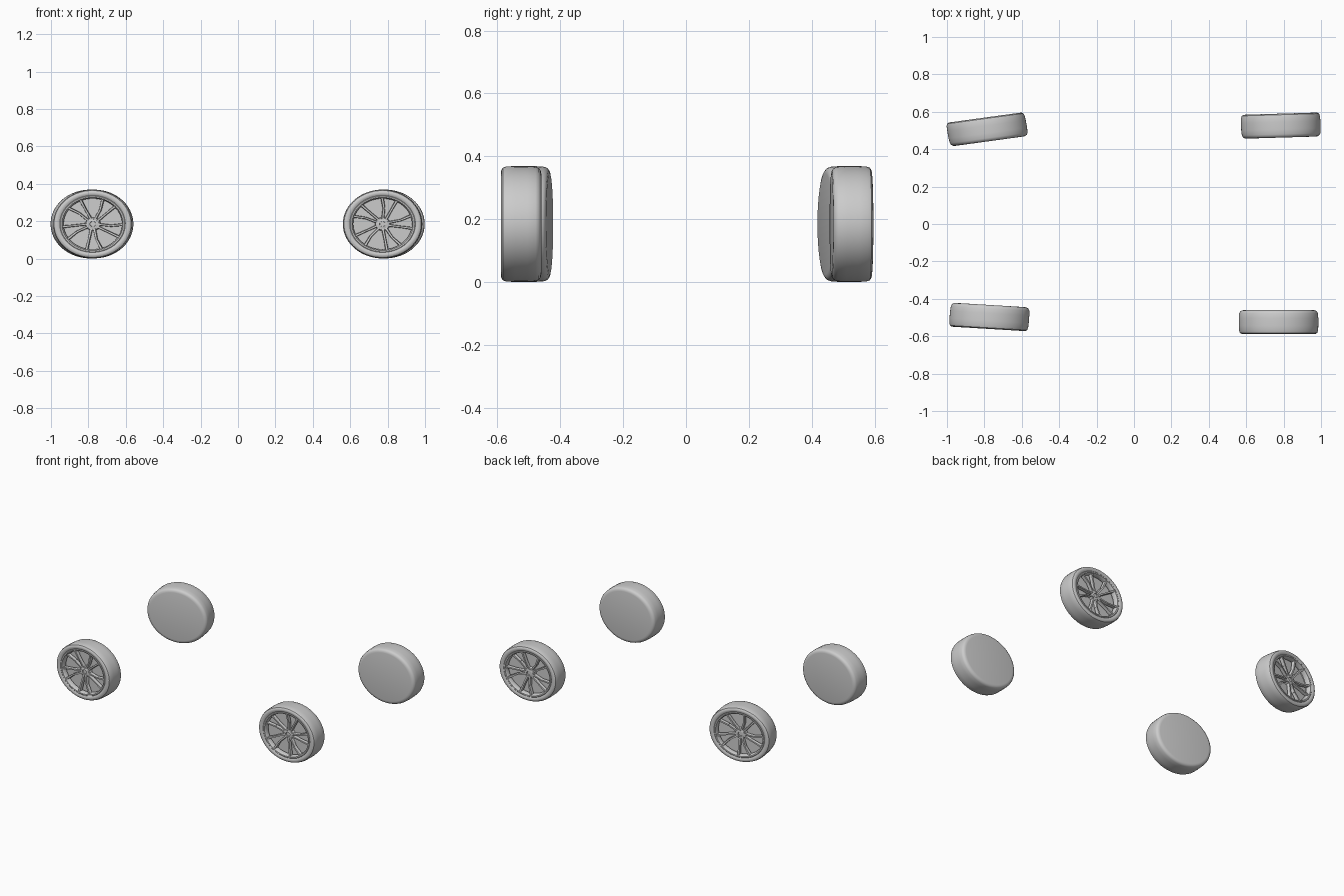
import bpy, bmesh, math
from mathutils import Matrix, Vector

if "Cube" in bpy.data.objects:
    bpy.data.objects.remove(bpy.data.objects["Cube"])

R, HALF, STRETCH, SEG = 0.184, 0.064, 1.155, 64


def lathe(bm, profile, seg=SEG):
    """Revolve (radius, y) points round the y axis; radius 0 closes at a pole."""
    rings = []
    for r, y in profile:
        if r == 0:
            rings.append([bm.verts.new((0, y, 0))] * seg)
        else:
            rings.append([bm.verts.new((r * math.cos(2 * math.pi * i / seg), y,
                                        r * math.sin(2 * math.pi * i / seg))) for i in range(seg)])
    for a, b in zip(rings, rings[1:]):
        for i in range(seg):
            j = (i + 1) % seg
            quad = list(dict.fromkeys((a[i], a[j], b[j], b[i])))
            bm.faces.new(quad)


def bar(bm, p, q, w0, w1, d0, d1):
    """Tapered spoke from p to q, with widths w and depths d at each end."""
    p, q = Vector(p), Vector(q)
    side = (q - p).cross(Vector((0, 1, 0))).normalized()
    ends = []
    for c, w, d in ((p, w0, d0), (q, w1, d1)):
        back = Vector((0, d, 0))
        ends.append([bm.verts.new(v) for v in (c - side * w * 0.35, c + side * w * 0.35,
                     c + side * w * 0.5 + back, c - side * w * 0.5 + back)])
    a, b = ends
    bm.faces.new(a)
    bm.faces.new(b[::-1])
    for i in range(4):
        j = (i + 1) % 4
        bm.faces.new((a[j], a[i], b[i], b[j]))


def finish(name, bm, matrix):
    bmesh.ops.recalc_face_normals(bm, faces=bm.faces)
    me = bpy.data.meshes.new(name)
    bm.to_mesh(me)
    bm.free()
    me.transform(matrix)
    ob = bpy.data.objects.new(name, me)
    bpy.context.collection.objects.link(ob)
    bpy.ops.object.select_all(action='DESELECT')
    ob.select_set(True)
    bpy.context.view_layer.objects.active = ob
    bpy.ops.object.shade_smooth_by_angle(angle=math.radians(35))


def polar(r, ang, y):
    return (r * math.cos(ang), y, r * math.sin(ang))


def wheel(tag, x, y, turn, phase):
    # the stretch comes after the steering turn, so turned wheels shear slightly
    m = (Matrix.Translation((x, y, R + 0.001)) @ Matrix.Diagonal((STRETCH, 1, 1, 1))
         @ Matrix.Rotation(math.radians(turn), 4, 'Z') @ Matrix.Rotation(phase, 4, 'Y'))
    f = -HALF
    # tyre: closed inner side, rounded shoulders, recessed outer side
    bm = bmesh.new()
    lathe(bm, [(0, HALF), (0.160, HALF), (0.170, HALF - 0.002), (0.178, HALF - 0.008),
               (0.182, HALF - 0.018), (R, 0.02), (R, -0.02), (0.183, f + 0.018),
               (0.179, f + 0.006), (0.172, f + 0.001), (0.164, f), (0.154, f + 0.003),
               (0.149, f + 0.008), (0.146, f + 0.045), (0, f + 0.045)])
    finish("tyre_" + tag, bm, m)
    # rim lip
    bm = bmesh.new()
    lathe(bm, [(0.152, f + 0.012), (0.152, f + 0.004), (0.149, f + 0.002), (0.142, f + 0.003),
               (0.139, f + 0.008), (0.136, f + 0.020), (0.136, f + 0.034), (0.152, f + 0.034),
               (0.152, f + 0.012)])
    finish("rim_" + tag, bm, m)
    # five pairs of dished spokes
    bm = bmesh.new()
    for i in range(5):
        a = 2 * math.pi * i / 5
        for s in (-1, 1):
            knee = polar(0.085, a + s * 0.21 + 0.03, f + 0.013)
            bar(bm, polar(0.020, a + s * 0.30, f + 0.022), knee, 0.014, 0.012, 0.020, 0.020)
            bar(bm, knee, polar(0.141, a + s * 0.25 + 0.08, f + 0.007), 0.012, 0.015, 0.020, 0.022)
    finish("spokes_" + tag, bm, m)
    # hub with a sunken centre, and lug nuts
    bm = bmesh.new()
    lathe(bm, [(0, f + 0.026), (0.013, f + 0.026), (0.014, f + 0.019), (0.019, f + 0.019),
               (0.032, f + 0.024), (0.036, f + 0.045)], 40)
    for i in range(5):
        c = Vector(polar(0.025, 2 * math.pi * (i + 0.5) / 5, f + 0.021))
        bmesh.ops.create_cone(bm, cap_ends=True, segments=6, radius1=0.004, radius2=0.004, depth=0.006,
                              matrix=Matrix.Translation(c) @ Matrix.Rotation(math.pi / 2, 4, 'X'))
    finish("hub_" + tag, bm, m)


wheel("front_left", -0.773, -0.497, -4, 0.35)
wheel("front_right", 0.773, -0.524, 0, 0.0)
wheel("back_left", -0.785, 0.506, 180 + 9, 0.2)
wheel("back_right", 0.785, 0.526, 180 + 2, 0.5)
